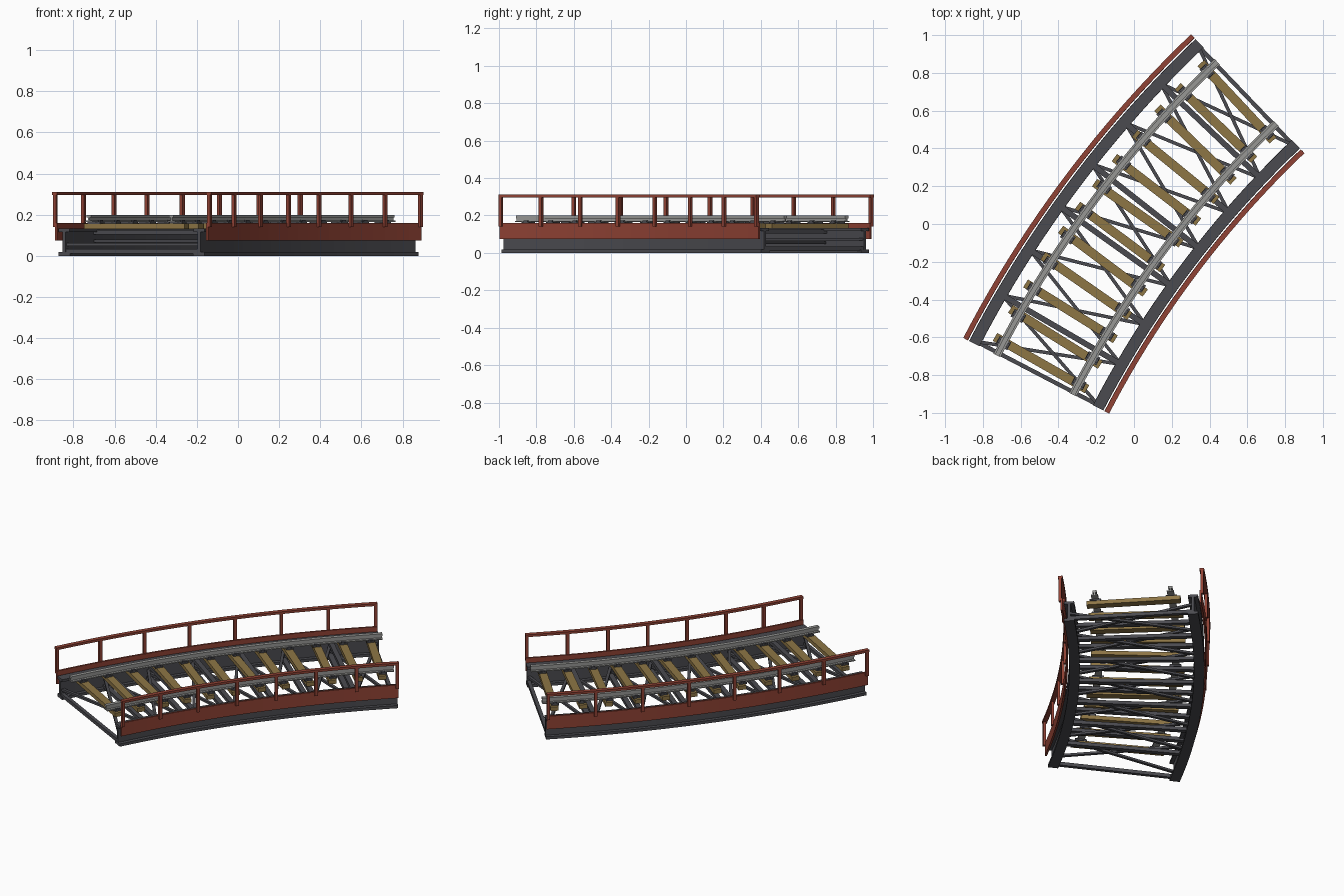
import bpy, bmesh, math, random
from mathutils import Vector, Matrix

if "Cube" in bpy.data.objects:
    bpy.data.objects.remove(bpy.data.objects["Cube"])

random.seed(4)
CX, CY = 4.513, -3.41              # centre of the curve
MID, HALF = math.radians(143.13), math.radians(9.48)
A0, A1 = MID + HALF, MID - HALF    # front end, back end
R_OUT, R_IN = 6.101, 5.231         # outer faces of the two handrails
BAYS = 7


def material(name, rgb):
    m = bpy.data.materials.new(name)
    m.diffuse_color = (*rgb, 1)
    m.use_nodes = True
    m.node_tree.nodes["Principled BSDF"].inputs["Base Color"].default_value = m.diffuse_color
    return m


RED = material("rust red", (0.28, 0.055, 0.035))
DARK = material("dark steel", (0.07, 0.07, 0.08))
WOOD = material("timber", (0.27, 0.18, 0.06))
GREY = material("rail grey", (0.31, 0.31, 0.30))


def finish(name, bm, mat):
    bmesh.ops.recalc_face_normals(bm, faces=bm.faces)
    me = bpy.data.meshes.new(name)
    bm.to_mesh(me)
    bm.free()
    me.materials.append(mat)
    ob = bpy.data.objects.new(name, me)
    bpy.context.collection.objects.link(ob)
    return ob


def polar(r, a, z):
    return Vector((CX + r * math.cos(a), CY + r * math.sin(a), z))


def node(i, n=BAYS, inset=0.0):
    return A0 - inset + (A1 - A0 + 2 * inset) * i / n


def sweep(name, profile, mat, segs=21):
    """Sweep a closed (radius, z) profile along the curve."""
    bm = bmesh.new()
    rings = [[bm.verts.new(polar(r, node(i, segs), z)) for r, z in profile]
             for i in range(segs + 1)]
    k = len(profile)
    for a, b in zip(rings, rings[1:]):
        for j in range(k):
            bm.faces.new((a[j], a[(j + 1) % k], b[(j + 1) % k], b[j]))
    bm.faces.new(rings[0])
    bm.faces.new(rings[-1])
    return finish(name, bm, mat)


def rect(r0, r1, z0, z1):
    return [(r0, z0), (r1, z0), (r1, z1), (r0, z1)]


def i_profile(r, foot, head, web, z0, z1, z2, z3):
    """I section centred on radius r."""
    right = [(foot, z0), (foot, z1), (web, z1), (web, z2), (head, z2), (head, z3)]
    return [(r + w / 2, z) for w, z in right] + [(r - w / 2, z) for w, z in reversed(right)]


def bar(bm, p, q, w, h):
    """Add a box from p to q with width w and height h."""
    d = q - p
    x = d.normalized()
    y = Vector((0, 0, 1)).cross(x).normalized()
    rot = Matrix((x, y, x.cross(y))).transposed().to_4x4()
    bmesh.ops.create_cube(bm, size=1, matrix=Matrix.Translation((p + q) / 2) @ rot
                          @ Matrix.Diagonal((d.length, w, h, 1)))


def block(bm, r, a, z0, z1, dr, dt):
    """Add an upright box aligned with the curve."""
    bmesh.ops.create_cube(bm, size=1, matrix=Matrix.Translation(polar(r, a, (z0 + z1) / 2))
                          @ Matrix.Rotation(a, 4, 'Z') @ Matrix.Diagonal((dr, dt, z1 - z0, 1)))


# Both sides: girder, side panel, handrail and posts
for side, edge, s in (("outer", R_OUT, -1), ("inner", R_IN, 1)):
    g = edge + s * 0.066
    sweep(side + "_girder", i_profile(g, 0.062, 0.06, 0.016, 0.0, 0.018, 0.116, 0.132), DARK)
    lo, hi = sorted((edge + s * 0.016, edge + s * 0.028))
    sweep(side + "_panel", rect(lo, hi, 0.075, 0.16), RED)
    lo, hi = sorted((edge, edge + s * 0.027))
    sweep(side + "_handrail", rect(lo, hi, 0.296, 0.311), RED)
    posts = bmesh.new()
    for i in range(BAYS + 1):
        block(posts, edge + s * 0.012, node(i, inset=0.0017), 0.14, 0.298, 0.017, 0.019)
    finish(side + "_posts", posts, RED)

# Cross struts and crossed diagonals between the girders
RO, RI = R_OUT - 0.07, R_IN + 0.07
struts, braces = bmesh.new(), bmesh.new()
for i in range(BAYS + 1):
    a = node(i, inset=0.0025)
    w = 0.03 if 0 < i < BAYS else 0.022
    bar(struts, polar(RO, a, 0.022), polar(RI, a, 0.022), w, 0.022)
    if 0 < i < BAYS:
        bar(struts, polar(RO, a, 0.114), polar(RI, a, 0.114), w, 0.022)
    if i < BAYS:
        b = node(i + 1, inset=0.0025)
        bar(braces, polar(RO, a, 0.055), polar(RI, b, 0.055), 0.018, 0.014)
        bar(braces, polar(RI, a, 0.072), polar(RO, b, 0.072), 0.018, 0.014)
finish("cross_struts", struts, DARK)
finish("diagonal_braces", braces, DARK)

# Timber sleepers with steel chairs under the rails
RAILS = (5.90, 5.448)
sleepers, chairs = bmesh.new(), bmesh.new()
COUNT = 12
for i in range(COUNT):
    a = node(i, COUNT - 1, inset=0.0125)
    skew = random.uniform(-0.0025, 0.0025)
    bar(sleepers, polar(5.955, a + skew, 0.144), polar(5.395, a - skew, 0.144), 0.048, 0.026)
    for r in RAILS:
        block(chairs, r, a, 0.155, 0.166, 0.07, 0.046)
        for d in (-0.026, 0.026):
            block(chairs, r + d, a, 0.16, 0.174, 0.014, 0.024)
finish("sleepers", sleepers, WOOD)
finish("rail_chairs", chairs, DARK)

# Running rails
for name, r in zip(("outer_rail", "inner_rail"), RAILS):
    sweep(name, i_profile(r, 0.042, 0.024, 0.01, 0.164, 0.171, 0.185, 0.199), GREY)
